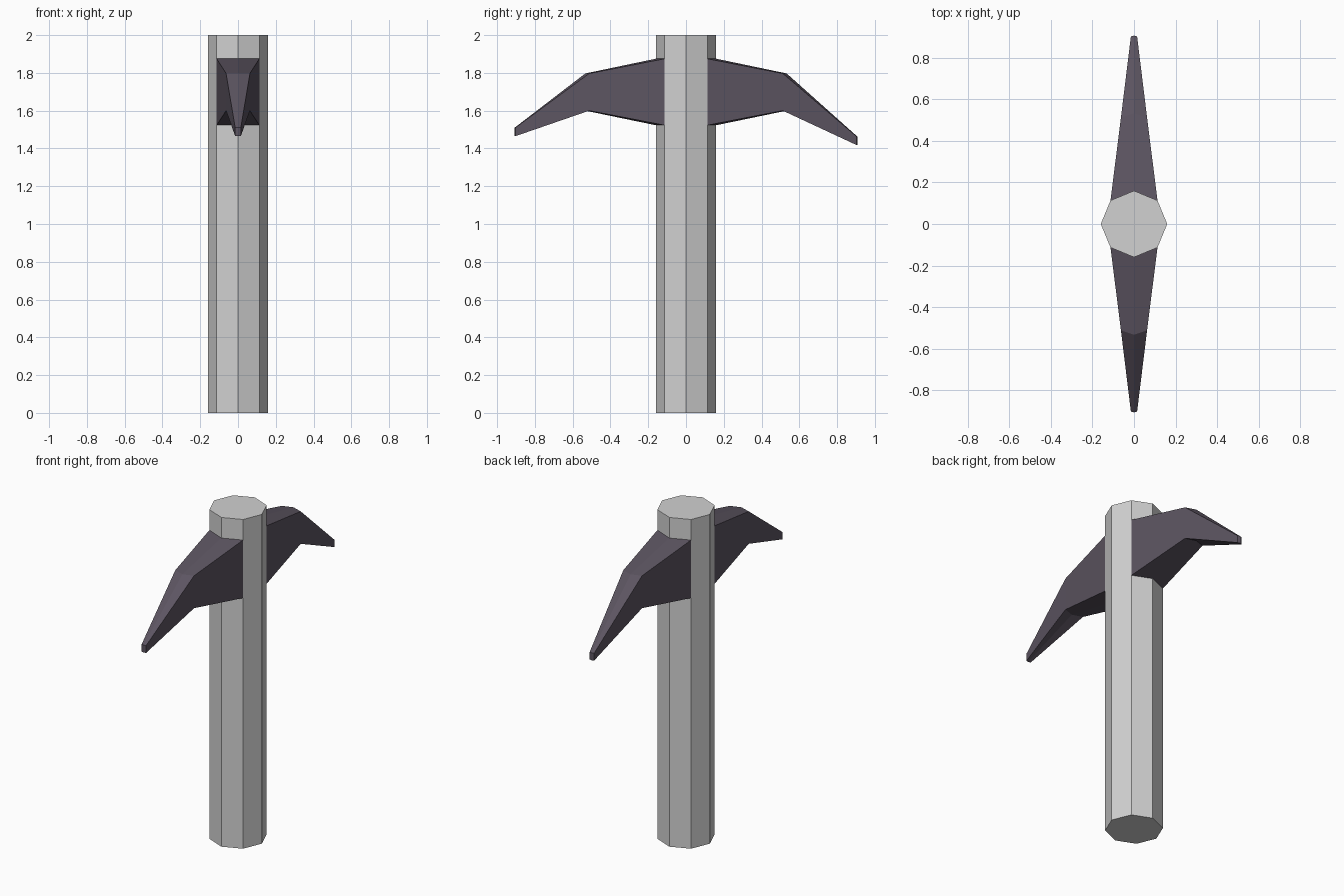
import bpy, bmesh, math

if "Cube" in bpy.data.objects:
    bpy.data.objects.remove(bpy.data.objects["Cube"])


def material(name, rgb):
    m = bpy.data.materials.new(name)
    m.diffuse_color = (*rgb, 1)
    m.use_nodes = True
    m.node_tree.nodes["Principled BSDF"].inputs["Base Color"].default_value = m.diffuse_color
    return m


def make_object(name, bm, mat):
    bmesh.ops.recalc_face_normals(bm, faces=bm.faces)
    mesh = bpy.data.meshes.new(name)
    bm.to_mesh(mesh)
    bm.free()
    mesh.materials.append(mat)
    obj = bpy.data.objects.new(name, mesh)
    bpy.context.collection.objects.link(obj)
    return obj


grey = material("pale_grey", (0.64, 0.64, 0.64))
dark = material("dark_violet_grey", (0.108, 0.09, 0.12))

# Octagonal handle with corners on the axes
R = 0.16
C = R * math.cos(math.pi / 4)
bm = bmesh.new()
rings = [[bm.verts.new((R * math.cos(i * math.pi / 4), R * math.sin(i * math.pi / 4), z))
          for i in range(8)] for z in (0, 2)]
for ring in rings:
    bm.faces.new(ring)
for i in range(8):
    j = (i + 1) % 8
    bm.faces.new((rings[0][i], rings[0][j], rings[1][j], rings[1][i]))
make_object("handle", bm, grey)


def blade(name, side, tip_bottom, tip_top):
    """Ridged blade lofted through six-point sections, tapering to a blunt tip."""
    # half width, edge reach, ridge reach, bottom, top
    sections = [(C, C, R, 1.523, 1.875),
                (0.063, 0.512, 0.533, 1.6, 1.797),
                (0.015, 0.903, 0.907, tip_bottom, tip_top)]
    bm = bmesh.new()
    loops = []
    for w, edge, ridge, lo, hi in sections:
        pts = [(-w, edge, lo), (0, ridge, lo), (w, edge, lo),
               (w, edge, hi), (0, ridge, hi), (-w, edge, hi)]
        loops.append([bm.verts.new((x, side * y, z)) for x, y, z in pts])
    for a, b in zip(loops, loops[1:]):
        for i in range(6):
            j = (i + 1) % 6
            bm.faces.new((a[i], a[j], b[j], b[i]))
    # two-faced blunt tip, and the seat against the handle
    for loop in (loops[0], loops[-1]):
        bm.faces.new((loop[0], loop[1], loop[4], loop[5]))
        bm.faces.new((loop[1], loop[2], loop[3], loop[4]))
    make_object(name, bm, dark)


# Front and back blades; the back one droops a little more
blade("front_blade", -1, 1.465, 1.51)
blade("back_blade", 1, 1.418, 1.463)
